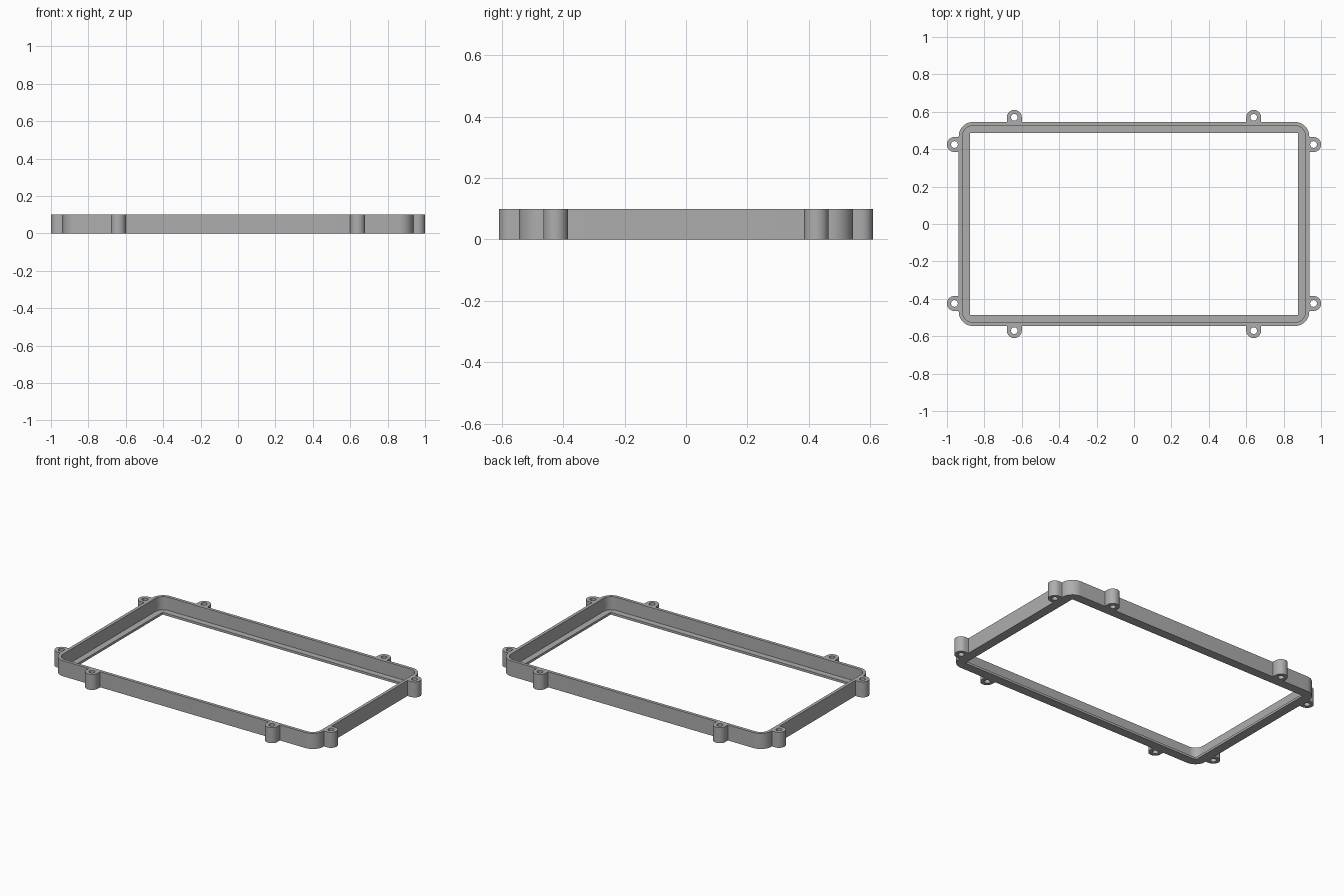
import bpy, bmesh
from math import cos, sin, pi
from mathutils import Matrix, Vector

cube = bpy.data.objects.get("Cube")
if cube:
    bpy.data.objects.remove(cube)

grey = bpy.data.materials.new("mid grey")
grey.use_nodes = True
COLOR = (0.42, 0.42, 0.42, 1)
grey.diffuse_color = COLOR
grey.node_tree.nodes["Principled BSDF"].inputs["Base Color"].default_value = COLOR

HX, HY, RADIUS, HEIGHT = 0.937, 0.545, 0.075, 0.1
WALL, LIP = 0.02, 0.015


def arc(cx, cy, r, start, end, n):
    return [(cx + r * cos(start + (end - start) * i / n),
             cy + r * sin(start + (end - start) * i / n)) for i in range(n + 1)]


def rounded_rect(hx, hy, r, n=10):
    pts = []
    for k, (sx, sy) in enumerate([(1, 1), (-1, 1), (-1, -1), (1, -1)]):
        pts += arc(sx * (hx - r), sy * (hy - r), r, k * pi / 2, (k + 1) * pi / 2, n)
    return pts


def rect(hx, hy):
    return [(hx, hy), (-hx, hy), (-hx, -hy), (hx, -hy)]


def plate(name, loops, z0, z1, matrix=Matrix()):
    """Extrude an outline with holes between two heights."""
    bm = bmesh.new()
    edges = []
    for pts in loops:
        vs = [bm.verts.new((x, y, z0)) for x, y in pts]
        edges += [bm.edges.new((vs[i - 1], vs[i])) for i in range(len(vs))]
    bmesh.ops.triangle_fill(bm, edges=edges, use_beauty=True, normal=(0, 0, 1))
    top = bmesh.ops.extrude_face_region(bm, geom=bm.faces[:], use_keep_orig=True)
    bmesh.ops.translate(bm, vec=Vector((0, 0, z1 - z0)),
                        verts=[g for g in top["geom"] if isinstance(g, bmesh.types.BMVert)])
    bmesh.ops.recalc_face_normals(bm, faces=bm.faces[:])
    bm.transform(matrix)
    mesh = bpy.data.meshes.new(name)
    bm.to_mesh(mesh)
    bm.free()
    mesh.materials.append(grey)
    obj = bpy.data.objects.new(name, mesh)
    bpy.context.collection.objects.link(obj)
    bpy.ops.object.select_all(action='DESELECT')
    obj.select_set(True)
    bpy.context.view_layer.objects.active = obj
    bpy.ops.object.shade_smooth_by_angle(angle=pi / 6)
    return obj


# Frame: thin rounded wall on a flat inward lip with a square-cornered opening
outer = rounded_rect(HX, HY, RADIUS)
inner = rounded_rect(HX - WALL, HY - WALL, RADIUS - WALL)
plate("frame_wall", [outer, inner], LIP, HEIGHT)
plate("frame_lip", [outer, rect(0.877, 0.486)], 0, LIP)


# Screw lugs: U-shaped tabs with a through hole, two on each side
def lug(name, x, y, reach, angle):
    outline = [(-reach, -0.04)] + arc(0, 0, 0.04, -pi / 2, pi / 2, 20) + [(-reach, 0.04)]
    hole = arc(0, 0, 0.018, 0, 2 * pi, 20)[:-1]
    plate(name, [outline, hole], 0, HEIGHT,
          Matrix.Translation((x, y, 0)) @ Matrix.Rotation(angle, 4, 'Z'))


for s, side, end in ((1, "left", "back"), (-1, "right", "front")):
    for t, along_y, along_x in ((1, "back", "left"), (-1, "front", "right")):
        lug(f"{side}_side_lug_{along_y}", s * 0.96, t * 0.425, 0.96 - HX, 0 if s > 0 else pi)
        lug(f"{end}_side_lug_{along_x}", t * 0.64, s * 0.57, 0.57 - HY, s * pi / 2)
